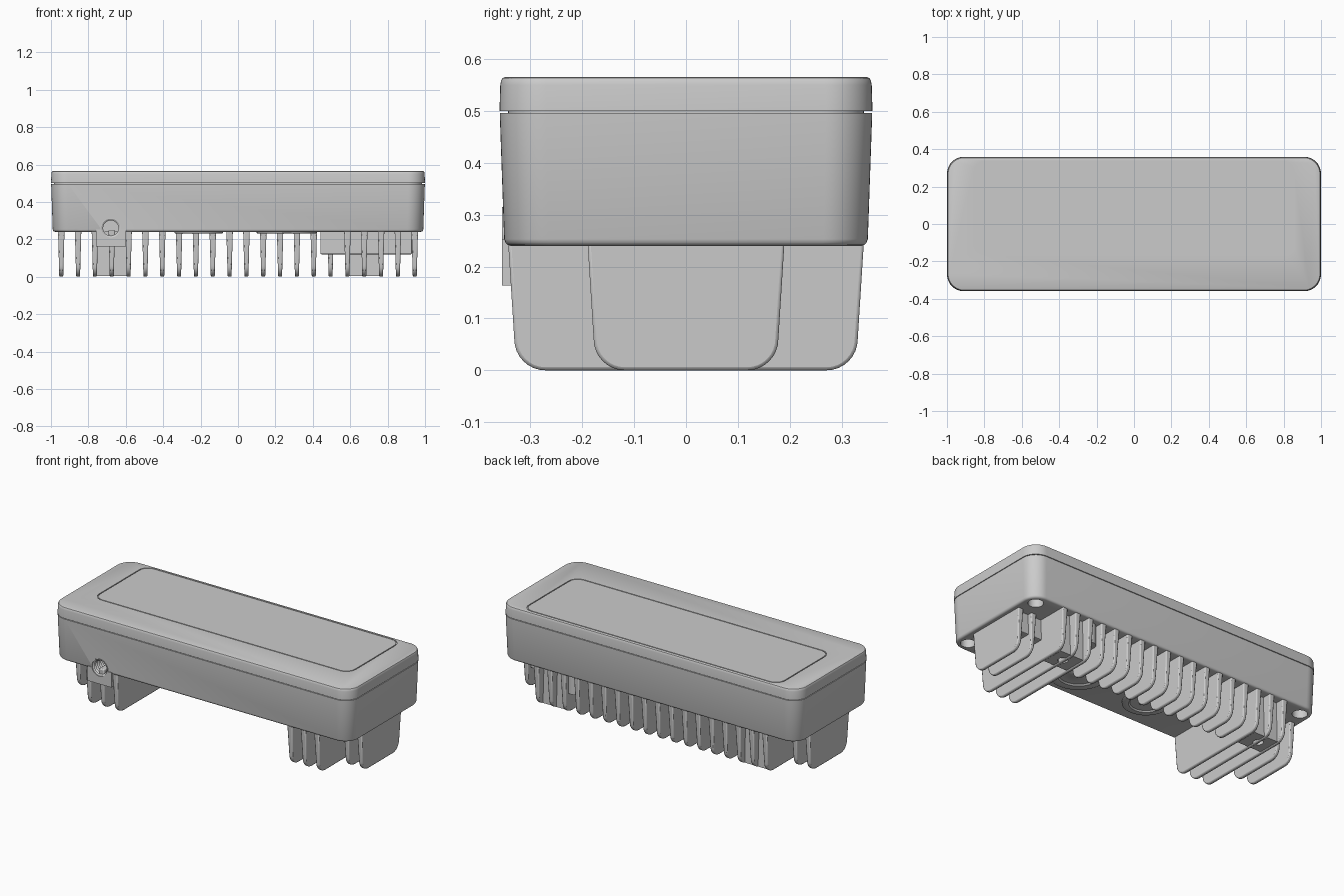
import bpy, bmesh, math
from mathutils import Matrix, Vector

if "Cube" in bpy.data.objects:
    bpy.data.objects.remove(bpy.data.objects["Cube"])


def finish(bm, name, bevel=0.0):
    bmesh.ops.recalc_face_normals(bm, faces=bm.faces)
    me = bpy.data.meshes.new(name)
    bm.to_mesh(me)
    bm.free()
    ob = bpy.data.objects.new(name, me)
    bpy.context.collection.objects.link(ob)
    if bevel:
        m = ob.modifiers.new("bevel", 'BEVEL')
        m.width, m.segments, m.limit_method = bevel, 2, 'ANGLE'
        m.angle_limit = math.radians(40)
    return ob


def activate(ob):
    bpy.ops.object.select_all(action='DESELECT')
    ob.select_set(True)
    bpy.context.view_layer.objects.active = ob


def smooth(ob, angle=35):
    activate(ob)
    bpy.ops.object.shade_smooth_by_angle(angle=math.radians(angle))


def cut(ob, cutter):
    activate(ob)
    m = ob.modifiers.new("cut", 'BOOLEAN')
    m.operation, m.solver, m.object = 'DIFFERENCE', 'EXACT', cutter
    bpy.ops.object.modifier_apply(modifier=m.name)


def rounded_rect(hx, hy, r, cx=0, cy=0, n=12):
    pts = []
    for q, (sx, sy) in enumerate([(1, 1), (-1, 1), (-1, -1), (1, -1)]):
        for i in range(n + 1):
            a = (q + i / n) * math.pi / 2
            pts.append((cx + sx * (hx - r) + r * math.cos(a), cy + sy * (hy - r) + r * math.sin(a)))
    return pts


def skin(rings, closed=False):
    """Join equal-length rings of points; cap the ends or close the loop."""
    bm = bmesh.new()
    vs = [[bm.verts.new(p) for p in ring] for ring in rings]
    n = len(vs[0])
    pairs = list(zip(vs, vs[1:])) + ([(vs[-1], vs[0])] if closed else [])
    for a, b in pairs:
        for i in range(n):
            j = (i + 1) % n
            bm.faces.new((a[i], a[j], b[j], b[i]))
    if not closed:
        bm.faces.new(vs[0])
        bm.faces.new(vs[-1])
    return bm


def shell(name, sections):
    """Rounded-rectangle loft; sections are (z, inset)."""
    return finish(skin([[(x, y, z) for x, y in rounded_rect(1 - d, 0.36 - d, 0.09 - d * 0.5)]
                        for z, d in sections]), name)


def lathe(name, profile, matrix, n=48):
    rings = [[matrix @ Vector((r * math.cos(2 * math.pi * i / n), r * math.sin(2 * math.pi * i / n), h))
              for i in range(n)] for r, h in profile]
    return finish(skin(rings), name)


def box(name, x0, x1, y0, y1, z0, z1, bevel=0.006):
    bm = bmesh.new()
    bmesh.ops.create_cube(bm, size=1)
    for v in bm.verts:
        v.co = ((x0 + x1) / 2 + v.co.x * (x1 - x0), (y0 + y1) / 2 + v.co.y * (y1 - y0),
                (z0 + z1) / 2 + v.co.z * (z1 - z0))
    return finish(bm, name, bevel)


def fin(x, y0, y1):
    """Tapered cooling fin with rounded lower corners."""
    r, top, t = 0.06, 0.25, 0.012
    prof = [(y0, top)]
    for i in range(9):
        a = math.pi + i / 8 * math.pi / 2
        prof.append((y0 + t + r + r * math.cos(a), r + r * math.sin(a)))
    for i in range(9):
        a = 1.5 * math.pi + i / 8 * math.pi / 2
        prof.append((y1 - t - r + r * math.cos(a), r + r * math.sin(a)))
    prof.append((y1, top))
    rings = []
    for s in (-1, 1):
        rings.append([(x + s * (0.0105 + 0.007 * z / top), y, z) for y, z in prof])
    ob = finish(skin(rings), "cooling_fin", 0.006)
    smooth(ob)


# Main housing and lid with a recessed seam between them
body = shell("housing_body", [(0.24, 0.022), (0.242, 0.016), (0.246, 0.012), (0.253, 0.0095), (0.496, 0.001)])
neck = shell("seam_neck", [(0.48, 0.017), (0.51, 0.017)])
lid = shell("housing_lid", [(0.5, 0.0005), (0.55, 0.002), (0.558, 0.0035), (0.563, 0.006), (0.565, 0.01)])

# Thin rounded groove around the top panel
groove_rings = []
for d, z in [(0.003, 0.559), (0.003, 0.58), (-0.003, 0.58), (-0.003, 0.559)]:
    groove_rings.append([(x, y, z) for x, y in rounded_rect(0.855 + d, 0.248 + d, 0.06 + d, 0, 0.088)])
groove = finish(skin(groove_rings, True), "groove_cutter")
cut(lid, groove)

# Threaded port boss on the front
px, pz = -0.68, 0.26
front = Matrix.Translation((px, -0.3555, pz)) @ Matrix.Rotation(-math.pi / 2, 4, 'X')
boss = box("port_boss", px - 0.08, px + 0.08, -0.355, -0.25, 0.163, 0.252, 0.0)
collar = lathe("port_collar", [(0.055, 0.0005), (0.055, 0.08)], front)
thread = [(0.05, -0.02), (0.05, 0.006)]
for i in range(6):
    thread += [(0.041, 0.012 + i * 0.016), (0.049, 0.02 + i * 0.016)]
thread.append((0.041, 0.108))
port = lathe("port_cutter", thread, front)

# Corner screw holes in the underside
holes = [port]
for sx in (-1, 1):
    for sy in (-1, 1):
        holes.append(lathe("screw_cutter", [(0.042, 0.2), (0.042, 0.34)],
                           Matrix.Translation((sx * 0.92, sy * 0.28, 0)), 32))
for h in holes:
    cut(body, h)
for part in (boss, collar):
    cut(part, port)

# Cooling fins: short at the ends, full length beside them, rear only in the middle
for i in range(22):
    x = -0.945 + 0.09 * i
    if abs(x) > 0.8:
        fin(x, -0.19, 0.19)
    elif abs(x) > 0.55:
        fin(x, -0.343, 0.343)
    else:
        fin(x, 0.08, 0.343)

# Mounting posts with screw holes between the fins
for s in (-1, 1):
    post = box("mounting_post", s * 0.68 - 0.083, s * 0.68 + 0.083, 0.15, 0.29, 0.004, 0.25, 0.0)
    drill = lathe("post_cutter", [(0.028, -0.02), (0.028, 0.12)], Matrix.Translation((s * 0.68, 0.22, 0)), 32)
    cut(post, drill)
    holes.append(drill)
    smooth(post)

# Connector block and round pillar under the right side
box("connector_block", 0.44, 0.93, -0.02, 0.16, 0.12, 0.25)
smooth(lathe("connector_pillar", [(0.045, 0.12), (0.045, 0.25)], Matrix.Translation((0.55, 0.27, 0)), 32))

# Round sensor rings on the underside
for name, x, r in [("large_sensor_ring", 0.26, 0.16), ("small_sensor_ring", -0.21, 0.13)]:
    smooth(lathe(name, [(r, 0.25), (r, 0.234), (r - 0.005, 0.231), (r * 0.72, 0.231), (r * 0.66, 0.238),
                        (r * 0.3, 0.238), (r * 0.26, 0.234)], Matrix.Translation((x, -0.15, 0))))

for ob in (body, neck, lid, boss, collar):
    smooth(ob)
for ob in holes + [groove]:
    bpy.data.objects.remove(ob, do_unlink=True)
